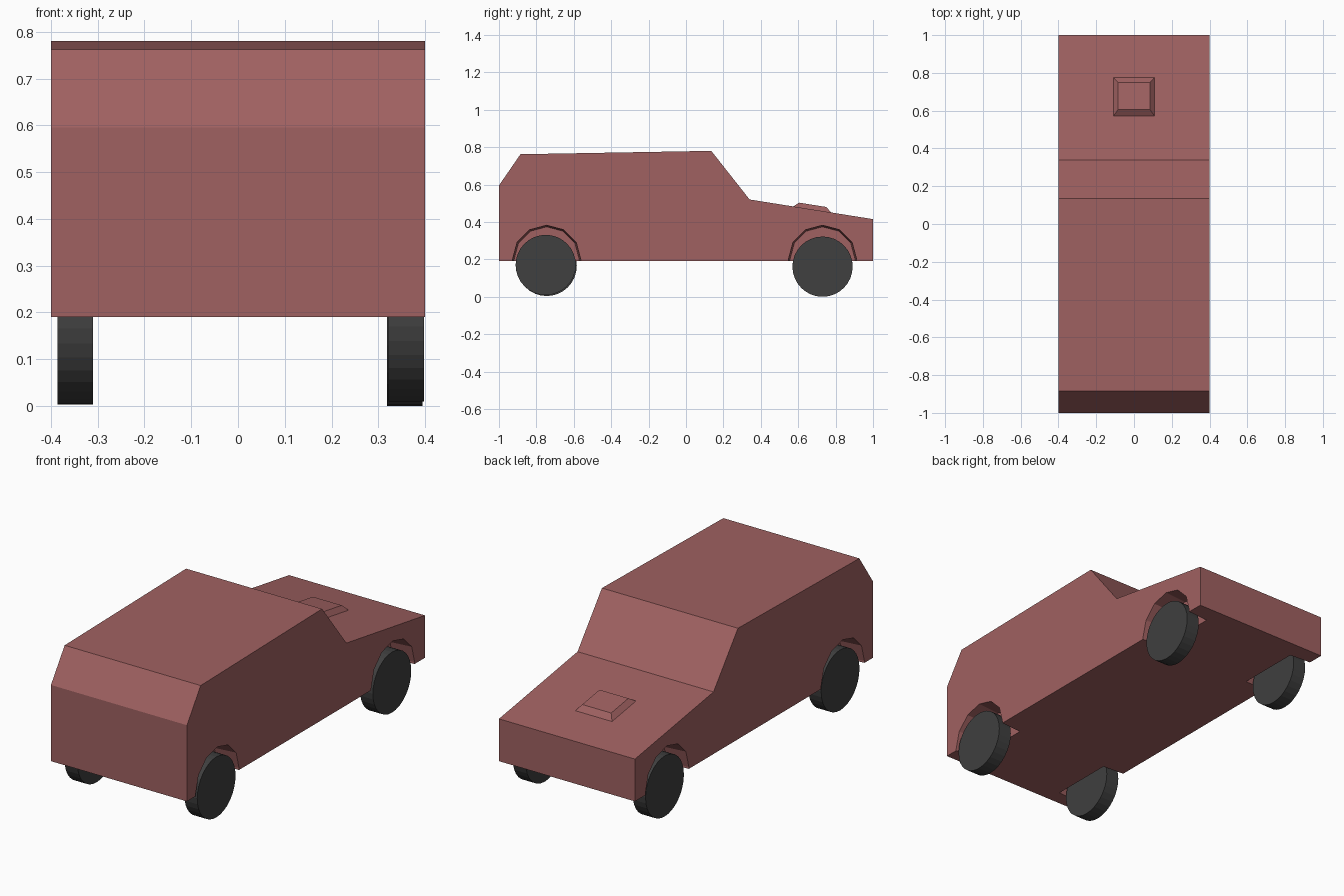
import bpy, bmesh, math

if "Cube" in bpy.data.objects:
    bpy.data.objects.remove(bpy.data.objects["Cube"])


def material(name, colour):
    mat = bpy.data.materials.new(name)
    mat.diffuse_color = colour
    mat.use_nodes = True
    mat.node_tree.nodes["Principled BSDF"].inputs["Base Color"].default_value = mat.diffuse_color
    return mat


PAINT = material("red_paint", (0.35, 0.12, 0.12, 1))
RUBBER = material("dark_rubber", (0.05, 0.05, 0.05, 1))


def loft(name, ring_a, ring_b, mat):
    """Closed solid between two rings with equal point counts."""
    bm = bmesh.new()
    a = [bm.verts.new(p) for p in ring_a]
    b = [bm.verts.new(p) for p in ring_b]
    n = len(a)
    bm.faces.new(a)
    bm.faces.new(b[::-1])
    for i in range(n):
        j = (i + 1) % n
        bm.faces.new((a[i], b[i], b[j], a[j]))
    bmesh.ops.recalc_face_normals(bm, faces=bm.faces)
    mesh = bpy.data.meshes.new(name)
    bm.to_mesh(mesh)
    bm.free()
    mesh.materials.append(mat)
    obj = bpy.data.objects.new(name, mesh)
    bpy.context.collection.objects.link(obj)
    return obj


def circle(x, y, z, r, n):
    return [(x, y + r * math.cos(2 * math.pi * i / n),
             z + r * math.sin(2 * math.pi * i / n)) for i in range(n)]


def arch_ring(x, y, r):
    # half of a twelve-sided arch with straight legs below the floor
    pts = [(x, y + r * math.cos(math.radians(a)),
            0.2 + r * math.sin(math.radians(a))) for a in range(0, 181, 30)]
    return [(x, y + r, 0.1)] + pts + [(x, y - r, 0.1)]


# Body shell from its side profile
profile = [(-1, 0.19), (-1, 0.595), (-0.885, 0.762), (0.135, 0.78),
           (0.34, 0.52), (1, 0.415), (1, 0.19)]
body = loft("body", [(-0.4, y, z) for y, z in profile],
            [(0.4, y, z) for y, z in profile], PAINT)

# Wheel arches cut into both sides
for end, y in (("rear", -0.745), ("front", 0.73)):
    for label, s in (("left", -1), ("right", 1)):
        cutter = loft(f"{end}_{label}_arch_cutter", arch_ring(s * 0.42, y, 0.184),
                      arch_ring(s * 0.277, y, 0.174), PAINT)
        cutter.hide_render = True
        mod = body.modifiers.new("wheel_arch", 'BOOLEAN')
        mod.operation = 'DIFFERENCE'
        mod.solver = 'EXACT'
        mod.object = cutter
        bpy.context.view_layer.objects.active = body
        bpy.ops.object.modifier_apply(modifier=mod.name)
        bpy.data.objects.remove(cutter)

# Wheels
for name, x, y, z in (("rear_left_wheel", -0.348, -0.745, 0.165),
                      ("rear_right_wheel", 0.36, -0.75, 0.17),
                      ("front_left_wheel", -0.348, 0.73, 0.164),
                      ("front_right_wheel", 0.357, 0.73, 0.161)):
    loft(name, circle(x - 0.038, y, z, 0.161, 32),
         circle(x + 0.038, y, z, 0.161, 32), RUBBER)

# Raised scoop on the bonnet
loft("bonnet_scoop",
     [(-0.11, 0.57, 0.481), (0.11, 0.57, 0.481), (0.11, 0.778, 0.448), (-0.11, 0.778, 0.448)],
     [(-0.085, 0.605, 0.503), (0.085, 0.605, 0.503), (0.085, 0.75, 0.48), (-0.085, 0.75, 0.48)],
     PAINT)
